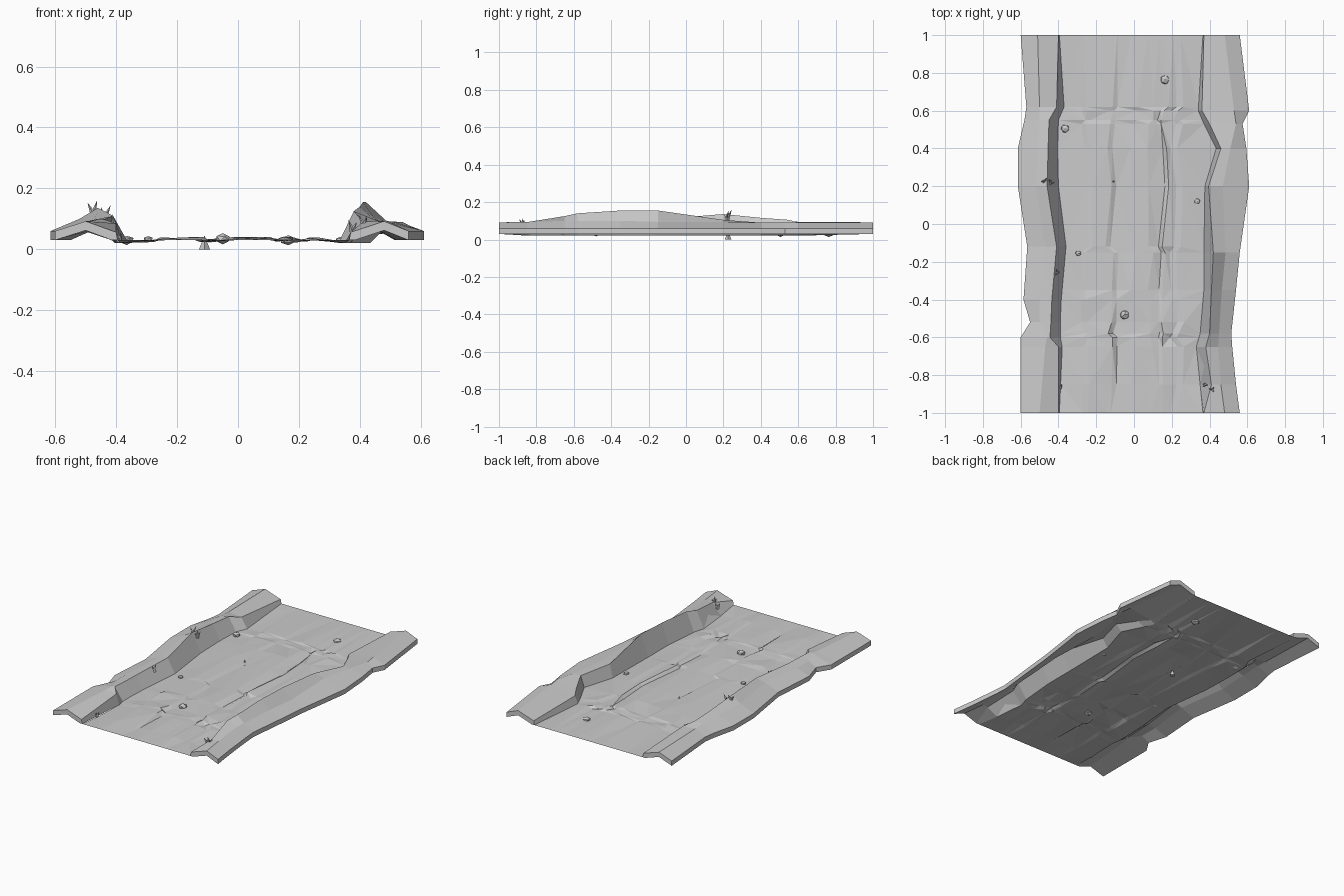
import bpy, bmesh, math, random
from mathutils import Vector, Matrix

if "Cube" in bpy.data.objects:
    bpy.data.objects.remove(bpy.data.objects["Cube"])

random.seed(4)

# Bank stations: y, outer x, crease x, lip x, foot x, crease z, lip z
LEFT = [
    (-1.0, -.60, -.50, -.40, -.395, .092, .056),
    (-.65, -.60, -.47, -.40, -.38, .095, .085),
    (-.60, -.60, -.46, -.445, -.39, .10, .10),
    (-.52, -.55, -.50, -.44, -.39, .09, .10),
    (-.40, -.585, -.50, -.435, -.385, .09, .10),
    (-.12, -.565, -.47, -.41, -.36, .095, .11),
    (.20, -.615, -.52, -.46, -.40, .10, .136),
    (.40, -.615, -.51, -.455, -.405, .10, .116),
    (.55, -.58, -.50, -.45, -.40, .097, .105),
    (.62, -.57, -.50, -.41, -.37, .094, .085),
    (1.0, -.60, -.51, -.40, -.395, .092, .056)]
RIGHT = [
    (-1.0, .56, .48, .37, .365, .092, .056),
    (-.85, .54, .46, .41, .35, .093, .09),
    (-.65, .52, .445, .38, .33, .10, .125),
    (-.58, .515, .45, .40, .35, .10, .14),
    (-.35, .54, .465, .41, .37, .10, .155),
    (-.15, .56, .485, .42, .37, .095, .155),
    (.20, .61, .47, .395, .375, .095, .105),
    (.40, .595, .51, .46, .435, .09, .09),
    (.53, .575, .54, .40, .37, .09, .075),
    (.60, .61, .53, .36, .34, .09, .065),
    (1.0, .56, .48, .37, .365, .092, .056)]


def sample(table, y):
    for a, b in zip(table, table[1:]):
        if y <= b[0]:
            t = (y - a[0]) / (b[0] - a[0])
            return [p + (q - p) * t for p, q in zip(a, b)]


def foot_z(y):
    return .03 if abs(y) > .99 else .021


def add_object(name, bm):
    me = bpy.data.meshes.new(name)
    bm.to_mesh(me)
    bm.free()
    ob = bpy.data.objects.new(name, me)
    bpy.context.collection.objects.link(ob)
    return ob


# Raised banks: hollow-backed shells lofted through the stations
def bank(name, table):
    bm = bmesh.new()
    rings = []
    for y, outer, crease, lip, foot, cz, lz in table:
        side = math.copysign(.014, outer)
        pts = [(outer, .03), (outer, .06), (crease, cz), (lip, lz), (foot, foot_z(y)),
               (lip + side, max(lz - .03, .03)), (crease, cz - .03)]
        rings.append([bm.verts.new((x, y, z)) for x, z in pts])
    n = len(rings[0])
    for a, b in zip(rings, rings[1:]):
        for i in range(n):
            j = (i + 1) % n
            bm.faces.new((a[i], a[j], b[j], b[i]))
    bm.faces.new(rings[0])
    bm.faces.new(rings[-1])
    bmesh.ops.recalc_face_normals(bm, faces=bm.faces)
    return add_object(name, bm)


bank("left_bank", LEFT)
bank("right_bank", RIGHT)

# Rutted floor: long uneven facets with paired columns forming small steps
bm = bmesh.new()
ys = sorted({r[0] for r in LEFT} | {r[0] for r in RIGHT})
ruts = [(-.26, .028), (-.235, .034), (-.13, .036), (-.105, .027), (0, .035),
        (.09, .036), (.145, .030), (.165, .037), (.21, .026), (.245, .034)]
rows = []
wander = [0] * len(ruts)
for y in ys:
    fl, fr = sample(LEFT, y)[4], sample(RIGHT, y)[4]
    row = [(fl, y, foot_z(y))]
    end = abs(y) > .99
    for k, (x, z) in enumerate(ruts):
        if k % 2 == 0:
            shift = random.uniform(-.022, .022)
        dz = 0 if end else z - .03 + random.uniform(-.005, .005)
        row.append((x + shift, y, .03 + dz))
    row.append((fr, y, foot_z(y)))
    rows.append([bm.verts.new(p) for p in row])
for a, b in zip(rows, rows[1:]):
    for i in range(len(a) - 1):
        bm.faces.new((a[i], a[i + 1], b[i + 1], b[i]))
bmesh.ops.triangulate(bm, faces=bm.faces)
add_object("path_floor", bm)

# Embedded faceted pebbles
for i, (x, y, z, r) in enumerate([(.165, .765, .03, .028), (-.365, .505, .03, .024),
                                  (-.05, -.48, .035, .028), (-.295, -.155, .033, .017),
                                  (.335, .12, .03, .017)]):
    bm = bmesh.new()
    bmesh.ops.create_icosphere(bm, subdivisions=1, radius=r)
    for v in bm.verts:
        v.co *= random.uniform(.85, 1.05)
        v.co.z *= .65
    bmesh.ops.translate(bm, verts=bm.verts, vec=(x, y, z))
    add_object(f"pebble_{i}", bm)


# Pointed shards: base position, lean in x and y, height, radius
def shard(name, base, lean, h, r):
    bm = bmesh.new()
    bmesh.ops.create_cone(bm, cap_ends=True, segments=4, radius1=r, radius2=0, depth=h,
                          matrix=Matrix.Translation((0, 0, h / 2)))
    rot = Vector((0, 0, 1)).rotation_difference(Vector((*lean, 1))).to_matrix()
    bmesh.ops.transform(bm, matrix=Matrix.Translation(base) @ rot.to_4x4(), verts=bm.verts)
    add_object(name, bm)


shard("floor_shard", (-.11, .225, 0), (0, 0), .045, .018)
tufts = [((-.44, .22, .10), .05), ((-.475, .225, .115), .05), ((-.405, -.255, .075), .045),
         ((.415, -.875, .075), .045), ((.375, -.85, .06), .04), ((-.39, -.86, .025), .035)]
for i, (base, h) in enumerate(tufts):
    for k in range(3 if i in (0, 3) else 2):
        a = 2.1 * k + i
        shard(f"bank_shard_{i}_{k}", base, (.5 * math.cos(a), .5 * math.sin(a)), h * (1 - .15 * k), .01)
